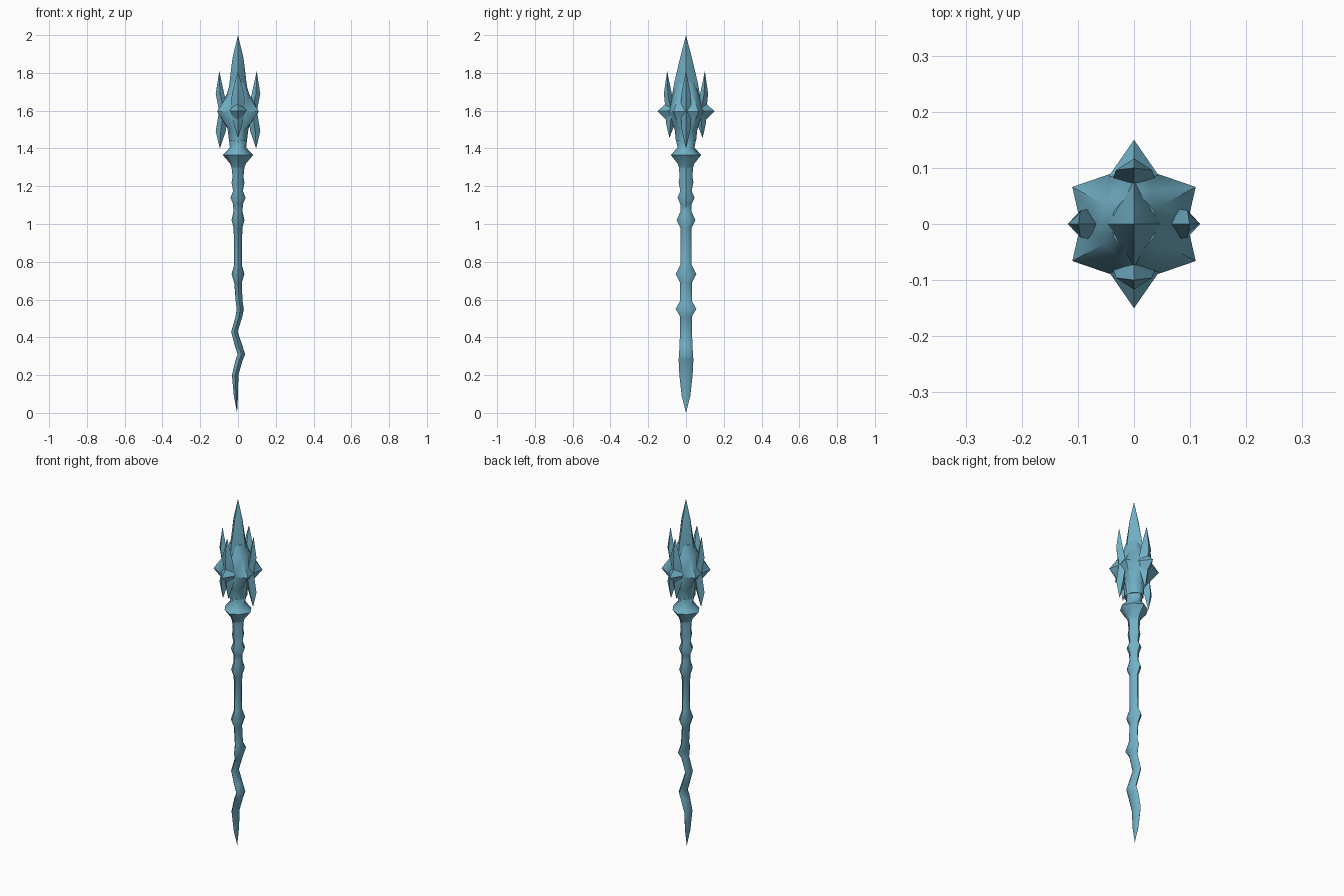
import bpy, bmesh, math

if "Cube" in bpy.data.objects:
    bpy.data.objects.remove(bpy.data.objects["Cube"])

ice = bpy.data.materials.new("ice_blue")
ice.diffuse_color = (0.165, 0.43, 0.56, 1)
ice.use_nodes = True
ice.node_tree.nodes["Principled BSDF"].inputs["Base Color"].default_value = ice.diffuse_color


def loft(name, rings, angle=50):
    """Skin closed rings of 3D points; a one-point ring is a tip."""
    bm = bmesh.new()
    loops = [[bm.verts.new(p) for p in r] for r in rings]
    for a, b in zip(loops, loops[1:]):
        n = max(len(a), len(b))
        for i in range(n):
            j = (i + 1) % n
            if len(a) == 1:
                bm.faces.new((a[0], b[j], b[i]))
            elif len(b) == 1:
                bm.faces.new((a[i], a[j], b[0]))
            else:
                bm.faces.new((a[i], a[j], b[j], b[i]))
    for end in (loops[0], loops[-1]):
        if len(end) > 2:
            bm.faces.new(end)
    bmesh.ops.recalc_face_normals(bm, faces=bm.faces)
    me = bpy.data.meshes.new(name)
    bm.to_mesh(me)
    bm.free()
    me.materials.append(ice)
    ob = bpy.data.objects.new(name, me)
    bpy.context.collection.objects.link(ob)
    bpy.ops.object.select_all(action='DESELECT')
    ob.select_set(True)
    bpy.context.view_layer.objects.active = ob
    bpy.ops.object.shade_smooth_by_angle(angle=math.radians(angle))
    return ob


def ring(z, cx, rx, ry, k=0.63):
    """Eight-sided ring with slightly pointed axes; zero radius gives a tip."""
    if rx == 0:
        return [(cx, 0, z)]
    pts = [(1, 0), (k, k), (0, 1), (-k, k), (-1, 0), (-k, -k), (0, -1), (k, -k)]
    return [(cx + rx * x, ry * y, z) for x, y in pts]


# Crooked, knotted shaft: z, centre x, half width, half depth
shaft = [(0, -0.005, 0, 0), (0.09, -0.011, 0.011, 0.023), (0.2, -0.015, 0.017, 0.035),
         (0.28, 0.006, 0.019, 0.039), (0.31, 0.018, 0.02, 0.037), (0.36, 0.002, 0.02, 0.034),
         (0.43, -0.019, 0.017, 0.032), (0.51, 0.005, 0.018, 0.031), (0.55, 0.012, 0.019, 0.055),
         (0.59, 0.006, 0.018, 0.033), (0.69, 0, 0.02, 0.031), (0.735, 0, 0.034, 0.055),
         (0.785, 0, 0.02, 0.03), (0.98, 0, 0.023, 0.029), (1.02, 0, 0.034, 0.05),
         (1.065, 0, 0.024, 0.03), (1.105, 0, 0.026, 0.03), (1.14, 0, 0.04, 0.045),
         (1.175, 0, 0.026, 0.03), (1.22, 0, 0.034, 0.039), (1.25, 0, 0.029, 0.034),
         (1.31, 0, 0.035, 0.038)]
loft("shaft", [ring(*r) for r in shaft])

# Pointed collar and neck below the head
collar = [(1.29, 0, 0.03, 0.034), (1.32, 0, 0.042, 0.045), (1.365, 0, 0.08, 0.08),
          (1.405, 0, 0.043, 0.045), (1.46, 0, 0.05, 0.055), (1.54, 0, 0.06, 0.065)]
loft("collar", [ring(*r) for r in collar])

# Star-shaped core of the head: four corner points with valleys between
star = [(0.095, 0), (0.11, 0.066), (0.04, 0.09), (0, 0.1), (-0.04, 0.09), (-0.11, 0.066)]
star += [(-x, -y) for x, y in star]
base = [(0.85 * math.cos(i * math.pi / 6) * 0.06, 0.85 * math.sin(i * math.pi / 6) * 0.07)
        for i in (0, 1, 2, 3, 4, 5, 6, 7, 8, 9, 10, 11)]


def plan(pts, z, s=1.0):
    return [(x * s, y * s, z) for x, y in pts]


loft("head_core", [plan(base, 1.44, 0.9), plan(base, 1.5), plan(star, 1.595),
                   plan(base, 1.69, 1.15), plan(base, 1.75, 0.8)])

# Tall central spike
spike = [(1.58, 0, 0.065, 0.09), (1.66, 0, 0.055, 0.078), (1.75, 0, 0.045, 0.062),
         (1.88, 0, 0.029, 0.031), (2.0, 0, 0, 0)]
loft("top_spike", [ring(*r, k=0.56) for r in spike])


# Upright prongs; rows are z, inner reach, outer reach, half width
def prong(name, rows, turn):
    c, s = math.cos(turn), math.sin(turn)
    rings = []
    for z, a, b, w in rows:
        m = (a + b) / 2
        pts = [(b, 0), (m, w), (a, 0), (m, -w)] if w else [(m, 0)]
        rings.append([(c * u - s * v, s * u + c * v, z) for u, v in pts])
    loft(name, rings)


side = [(1.4, 0.096, 0.096, 0), (1.49, 0.065, 0.118, 0.022), (1.6, 0.05, 0.1, 0.028),
        (1.69, 0.073, 0.118, 0.024), (1.81, 0.099, 0.099, 0)]
front = [(1.455, 0.088, 0.088, 0), (1.54, 0.055, 0.107, 0.026), (1.6, 0.05, 0.108, 0.038),
         (1.69, 0.075, 0.117, 0.032), (1.81, 0.1, 0.1, 0)]
for i, n in enumerate(("right", "back", "left", "front")):
    prong(n + "_prong", front if i % 2 else side, i * math.pi / 2)

# Horizontal thorns at front and back
for n, s in (("front", -1), ("back", 1)):
    loft(n + "_thorn", [[(0.045, s * 0.085, 1.6), (0, s * 0.085, 1.66),
                         (-0.045, s * 0.085, 1.6), (0, s * 0.085, 1.53)],
                        [(0, s * 0.15, 1.597)]])
